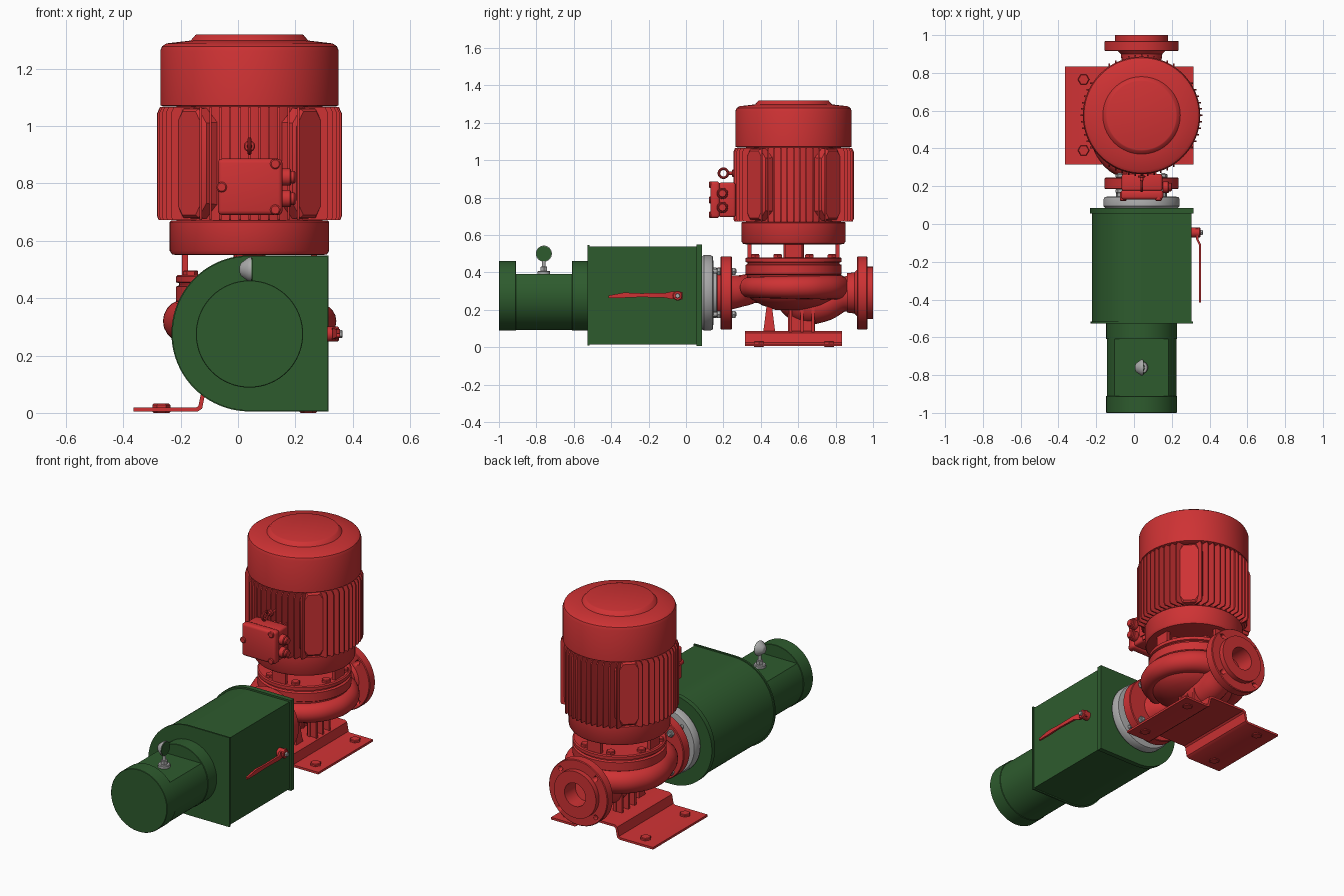
import bpy, bmesh, math
from mathutils import Matrix, Vector

if "Cube" in bpy.data.objects:
    bpy.data.objects.remove(bpy.data.objects["Cube"])

CX, CY, CZ = 0.04, 0.575, 0.29      # pump axis x / y, pipe axis height
PI = math.pi


def material(name, rgb):
    m = bpy.data.materials.new(name)
    m.diffuse_color = (*rgb, 1)
    m.use_nodes = True
    m.node_tree.nodes["Principled BSDF"].inputs["Base Color"].default_value = m.diffuse_color
    return m


RED = material("red paint", (0.62, 0.032, 0.034))
GREEN = material("green paint", (0.027, 0.105, 0.027))
GREY = material("grey metal", (0.40, 0.40, 0.40))
AXIS = {'Z': Matrix(), 'Y': Matrix.Rotation(-PI / 2, 4, 'X'), 'X': Matrix.Rotation(PI / 2, 4, 'Y')}


def finish(name, bm, mat, angle=35):
    """Clean the mesh, smooth by angle and link it."""
    bmesh.ops.remove_doubles(bm, verts=bm.verts, dist=1e-5)
    bmesh.ops.recalc_face_normals(bm, faces=bm.faces)
    for f in bm.faces:
        f.smooth = True
    for e in bm.edges:
        e.smooth = len(e.link_faces) == 2 and e.calc_face_angle(0) < math.radians(angle)
    me = bpy.data.meshes.new(name)
    bm.to_mesh(me)
    bm.free()
    me.materials.append(mat)
    ob = bpy.data.objects.new(name, me)
    bpy.context.collection.objects.link(ob)
    return ob


def loft(bm, rings, closed=False):
    """Skin equal-length point rings; cap the ends unless closed."""
    vs = [[bm.verts.new(p) for p in r] for r in rings]
    n = len(vs[0])
    for k in range(len(vs) if closed else len(vs) - 1):
        a, b = vs[k], vs[(k + 1) % len(vs)]
        for i in range(n):
            j = (i + 1) % n
            bm.faces.new((a[i], a[j], b[j], b[i]))
    if not closed:
        bm.faces.new(vs[0])
        bm.faces.new(vs[-1])


def lathe(name, profile, loc, axis, mat, n=64, closed=False):
    """Turn (radius, height) points round an axis."""
    bm = bmesh.new()
    m = Matrix.Translation(loc) @ AXIS[axis]
    loft(bm, [[m @ Vector((max(r, 1e-4) * math.cos(2 * PI * i / n), max(r, 1e-4) * math.sin(2 * PI * i / n), h))
               for i in range(n)] for r, h in profile], closed)
    return finish(name, bm, mat)


def cyl(name, r, h0, h1, loc, axis, mat, n=48, c=0.004):
    return lathe(name, [(r - c, h0), (r, h0 + c), (r, h1 - c), (r - c, h1)], loc, axis, mat, n)


def prism(name, pts, y0, y1, mat):
    """Extrude an x-z outline along y."""
    bm = bmesh.new()
    loft(bm, [[(x, y, z) for x, z in pts] for y in (y0, y1)])
    return finish(name, bm, mat)


def box(name, lo, hi, mat, bevel=0.0):
    bm = bmesh.new()
    loft(bm, [[(lo[0], lo[1], z), (hi[0], lo[1], z), (hi[0], hi[1], z), (lo[0], hi[1], z)] for z in (lo[2], hi[2])])
    if bevel:
        bmesh.ops.bevel(bm, geom=bm.edges[:], offset=bevel, segments=3, affect='EDGES', profile=0.5)
    return finish(name, bm, mat)


def tube(name, pts, mat):
    """Smooth tube through (x, y, z, radius) points."""
    cu = bpy.data.curves.new(name, 'CURVE')
    cu.dimensions, cu.bevel_depth, cu.bevel_resolution = '3D', 1.0, 8
    cu.use_fill_caps, cu.resolution_u = True, 6
    sp = cu.splines.new('BEZIER')
    sp.bezier_points.add(len(pts) - 1)
    for b, p in zip(sp.bezier_points, pts):
        b.co, b.radius = p[:3], p[3]
        b.handle_left_type = b.handle_right_type = 'AUTO'
    tmp = bpy.data.objects.new("tmp", cu)
    bpy.context.collection.objects.link(tmp)
    me = bpy.data.meshes.new_from_object(tmp.evaluated_get(bpy.context.evaluated_depsgraph_get()))
    bm = bmesh.new()
    bm.from_mesh(me)
    bpy.data.objects.remove(tmp)
    bpy.data.meshes.remove(me)
    return finish(name, bm, mat, 50)


# --- green valve housing: D-shaped body with end flange
def d_outline(g):
    r = 0.272 - g
    arc = [(CX + r * math.cos(t), 0.277 + r * math.sin(t)) for t in (PI / 2 + PI * i / 40 for i in range(41))]
    return arc + [(0.315 - g, 0.277 - r), (0.315 - g, 0.277 + r)]


prism("housing_body", d_outline(0.010), -0.52, 0.06, GREEN)
prism("housing_front_plate", d_outline(0.003), -0.527, -0.517, GREEN)
prism("housing_flange", d_outline(0), 0.055, 0.085, GREEN)

# --- green actuator cylinder with a flat on top
for nm, a, b in (("actuator_end_cap", -1.0, -0.91), ("actuator_collar", -0.61, -0.52)):
    cyl(nm, 0.187, a, b, (CX, 0, 0.275), 'Y', GREEN, 64, 0.002)
a0 = math.asin(0.115 / 0.184)
prism("actuator_body", [(CX + 0.184 * math.cos(t), 0.275 + 0.184 * math.sin(t)) for t in
                        (PI - a0 + (PI + 2 * a0) * i / 48 for i in range(49))], -0.92, -0.60, GREEN)

# --- gauge on the flat
cyl("gauge_base", 0.034, 0.385, 0.408, (CX, -0.76, 0), 'Z', GREY, 24)
cyl("gauge_nut", 0.02, 0.40, 0.43, (CX, -0.76, 0), 'Z', GREY, 6, 0.002)
cyl("gauge_stem", 0.01, 0.42, 0.47, (CX, -0.76, 0), 'Z', GREY, 16, 0.001)
lathe("gauge_case", [(0.012, -0.034), (0.022, -0.03), (0.04, -0.006), (0.043, 0), (0.043, 0.007), (0.038, 0.008)],
      (CX, -0.76, 0.5), 'X', GREY, 32)
lathe("gauge_face", [(0.04, 0.007), (0.04, 0.011)], (CX, -0.76, 0.5), 'X', GREEN, 32)

# --- red lever on the right side
cyl("lever_hub", 0.026, 0.30, 0.352, (0, -0.045, 0.275), 'X', RED, 24)
cyl("lever_screw", 0.014, 0.35, 0.364, (0, -0.045, 0.275), 'X', GREY, 6, 0.002)
bm = bmesh.new()
loft(bm, [[(x - 0.006, y, z - h), (x + 0.006, y, z - h), (x + 0.006, y, z + h), (x - 0.006, y, z + h)]
          for y, x, z, h in ((-0.02, 0.333, 0.275, 0.02), (-0.08, 0.335, 0.277, 0.02), (-0.11, 0.349, 0.277, 0.013),
                             (-0.24, 0.349, 0.278, 0.010), (-0.33, 0.349, 0.278, 0.014), (-0.415, 0.349, 0.270, 0.006))])
finish("lever_handle", bm, RED)

# --- grey coupling ring and discharge flange
lathe("coupling_ring", [(0.17, 0.08), (0.19, 0.082), (0.202, 0.095), (0.202, 0.13), (0.195, 0.143), (0.17, 0.146)],
      (CX, 0, CZ), 'Y', GREY)
cyl("coupling_neck", 0.135, 0.14, 0.166, (CX, 0, CZ), 'Y', GREY)
cyl("discharge_raised_face", 0.135, 0.165, 0.19, (CX, 0, CZ), 'Y', RED, 64)
cyl("discharge_flange", 0.196, 0.185, 0.245, (CX, 0, CZ), 'Y', RED, 64)
for sx in (-1, 1):
    for sz in (-1, 1):
        p = (CX + sx * 0.115, 0, CZ + sz * 0.115)
        cyl("flange_bolt", 0.012, 0.13, 0.27, p, 'Y', GREY, 16)
        for k, y in enumerate((0.165, 0.245)):
            cyl("flange_bolt_nut", 0.022, y, y + 0.02, p, 'Y', GREY, 6, 0.003)

# --- suction flange with bore and four through holes
suction = lathe("suction_flange", [(0.07, 0.88), (0.105, 0.86), (0.11, 0.90), (0.125, 0.915), (0.192, 0.915),
                                   (0.196, 0.919), (0.196, 0.966), (0.192, 0.97), (0.14, 0.97), (0.14, 1.0),
                                   (0.07, 1.0)], (CX, 0, CZ), 'Y', RED, 64, closed=True)
for sx in (-1, 1):
    for sz in (-1, 1):
        cut = cyl("hole_cutter", 0.014, 0.90, 1.02, (CX + sx * 0.117, 0, CZ + sz * 0.117), 'Y', RED, 16, 0)
        cut.hide_render = True
        cut.hide_set(True)
        mod = suction.modifiers.new("bolt hole", 'BOOLEAN')
        mod.operation, mod.object, mod.solver = 'DIFFERENCE', cut, 'EXACT'
bpy.context.view_layer.update()
baked = bpy.data.meshes.new_from_object(suction.evaluated_get(bpy.context.evaluated_depsgraph_get()))
suction.modifiers.clear()
suction.data = baked
for o in [o for o in bpy.data.objects if o.name.startswith("hole_cutter")]:
    bpy.data.objects.remove(o)
tube("suction_elbow", [(CX, 0.895, CZ, 0.098), (CX, 0.82, 0.275, 0.09), (CX, 0.72, 0.225, 0.092),
                       (CX, 0.62, 0.23, 0.10), (CX, 0.575, 0.30, 0.12)], RED)

# --- pump volute: spiral casing running out to the discharge flange
spiral = []
for i in range(11):
    t = math.radians(-75 + 28 * i)
    m = 0.055 + 0.0022 * i
    spiral.append((CX + (0.302 - m) * math.cos(t), CY + (0.302 - m) * math.sin(t), 0.32, m))
spiral += [(-0.10, 0.36, 0.315, 0.08), (0.01, 0.29, 0.30, 0.085), (CX, 0.21, CZ, 0.095)]
tube("volute", spiral, RED)
lathe("pump_casing", [(0.10, 0.20), (0.17, 0.225), (0.23, 0.26), (0.25, 0.30), (0.25, 0.385), (0.257, 0.39),
                      (0.257, 0.44), (0.245, 0.445), (0.245, 0.452), (0.257, 0.456), (0.257, 0.475), (0.25, 0.48)],
      (CX, CY, 0), 'Z', RED)
cyl("shaft_seal_housing", 0.055, 0.47, 0.56, (CX, CY, 0), 'Z', RED)
for i in range(8):
    t = PI / 8 + i * PI / 4
    cyl("casing_bolt", 0.026, 0.475, 0.497, (CX + 0.222 * math.cos(t), CY + 0.222 * math.sin(t), 0), 'Z', RED, 6)
for sx, sy in ((1, 0), (-1, 0), (0, 1), (0, -1)):
    x, y = CX + 0.225 * sx, CY + 0.235 * sy
    w, d = (0.011, 0.045) if sx else (0.045, 0.011)
    box("lantern_column", (x - w, y - d, 0.47), (x + w, y + d, 0.56), RED)

# --- bent base plate with bolts, and ribs under the casing
hat = [(-0.365, 0.005), (-0.14, 0.005), (-0.125, 0.015), (-0.115, 0.065), (-0.105, 0.073), (0.12, 0.073),
       (0.13, 0.065), (0.14, 0.015), (0.155, 0.005), (0.315, 0.005)]
top = [(-0.365, 0.018), (-0.147, 0.018), (-0.138, 0.024), (-0.127, 0.077), (-0.113, 0.086), (0.128, 0.086),
       (0.142, 0.077), (0.153, 0.024), (0.162, 0.018), (0.315, 0.018)]
prism("base_plate", hat + top[::-1], 0.315, 0.835, RED)
for x in (-0.267, 0.245):
    for y in (0.39, 0.765):
        cyl("base_bolt", 0.031, 0.0, 0.032, (x, y, 0), 'Z', RED, 6)
bm = bmesh.new()
loft(bm, [[(CX - w, CY - 0.13 - d, z), (CX + w, CY - 0.13 - d, z), (CX + w, CY - 0.13 + d, z), (CX - w, CY - 0.13 + d, z)]
          for z, w, d in ((0.08, 0.06, 0.032), (0.27, 0.04, 0.008))])
finish("front_support_rib", bm, RED)
for sx in (-1, 1):
    for y in (0.56, 0.62, 0.68):
        x = CX + sx * 0.065
        box("support_foot", (x - 0.03, y - 0.008, 0.08), (x + 0.03, y + 0.008, 0.25), RED)
    box("support_web", (CX + sx * 0.05 - 0.008, 0.545, 0.08), (CX + sx * 0.05 + 0.008, 0.69, 0.22), RED)

# --- motor: lower ring, core, fan cover
M = (CX, CY, 0)
lathe("motor_lower_ring", [(0.255, 0.55), (0.27, 0.553), (0.278, 0.565), (0.278, 0.665), (0.273, 0.67)], M, 'Z', RED)
cyl("motor_core", 0.255, 0.66, 1.08, M, 'Z', RED, 64)
lathe("fan_cover", [(0.30, 1.068), (0.311, 1.072), (0.311, 1.262), (0.305, 1.278), (0.29, 1.288), (0.205, 1.298),
                    (0.188, 1.318), (0.182, 1.32)], M, 'Z', RED, 80)

# --- cooling fins in four parallel banks, with chamfered pads on the diagonals
bm = bmesh.new()
pads = bmesh.new()
for q in range(4):
    rot = Matrix.Translation(M) @ Matrix.Rotation(q * PI / 2, 4, 'Z')
    for k in range(-5, 6):
        o = k * 0.034
        e = math.sqrt(0.322 ** 2 - o * o)
        outline = [(0.17, 0.672), (e - 0.006, 0.672), (e, 0.685), (e, 1.045), (e - 0.01, 1.066), (0.17, 1.066)]
        loft(bm, [[rot @ Vector((r, o + s, z)) for r, z in outline] for s in (-0.004, 0.004)])
    rot = rot @ Matrix.Rotation(PI / 4, 4, 'Z')
    ring = lambda r, w, a, b: [rot @ Vector((r, y, z)) for y, z in (
        (-w, a + 0.05), (-w * 0.5, a), (w * 0.5, a), (w, a + 0.05), (w, b - 0.05), (w * 0.5, b), (-w * 0.5, b), (-w, b - 0.05))]
    loft(pads, [ring(0.22, 0.085, 0.675, 1.065), ring(0.288, 0.075, 0.68, 1.06), ring(0.298, 0.065, 0.69, 1.05)])
finish("cooling_fins", bm, RED)
finish("motor_pads", pads, RED)

# --- terminal box with cover, screws and cable glands
box("terminal_box_neck", (-0.04, 0.22, 0.72), (0.12, 0.36, 0.87), RED)
box("terminal_box", (-0.065, 0.175, 0.695), (0.15, 0.265, 0.88), RED, 0.012)
box("terminal_box_cover", (-0.07, 0.13, 0.69), (0.155, 0.18, 0.886), RED, 0.015)
for x, z in ((-0.057, 0.787), (0.13, 0.868), (0.13, 0.708)):
    cyl("cover_screw", 0.018, 0.123, 0.17, (x, 0, z), 'Y', RED, 20)
for z in (0.822, 0.747):
    cyl("cable_gland", 0.03, 0.15, 0.185, (0, 0.195, z), 'X', RED, 24)
    cyl("cable_gland_tip", 0.022, 0.18, 0.20, (0, 0.195, z), 'X', RED, 24)

# --- lifting eye
lathe("lifting_eye", [(0.024 + 0.007 * math.cos(PI * i / 5), 0.007 * math.sin(PI * i / 5)) for i in range(10)],
      (CX, 0.2, 0.93), 'X', RED, 32, closed=True)
cyl("lifting_eye_stem", 0.009, 0.226, 0.33, (CX, 0, 0.93), 'Y', RED, 16)
cyl("lifting_eye_collar", 0.02, 0.245, 0.258, (CX, 0, 0.93), 'Y', RED, 20)
